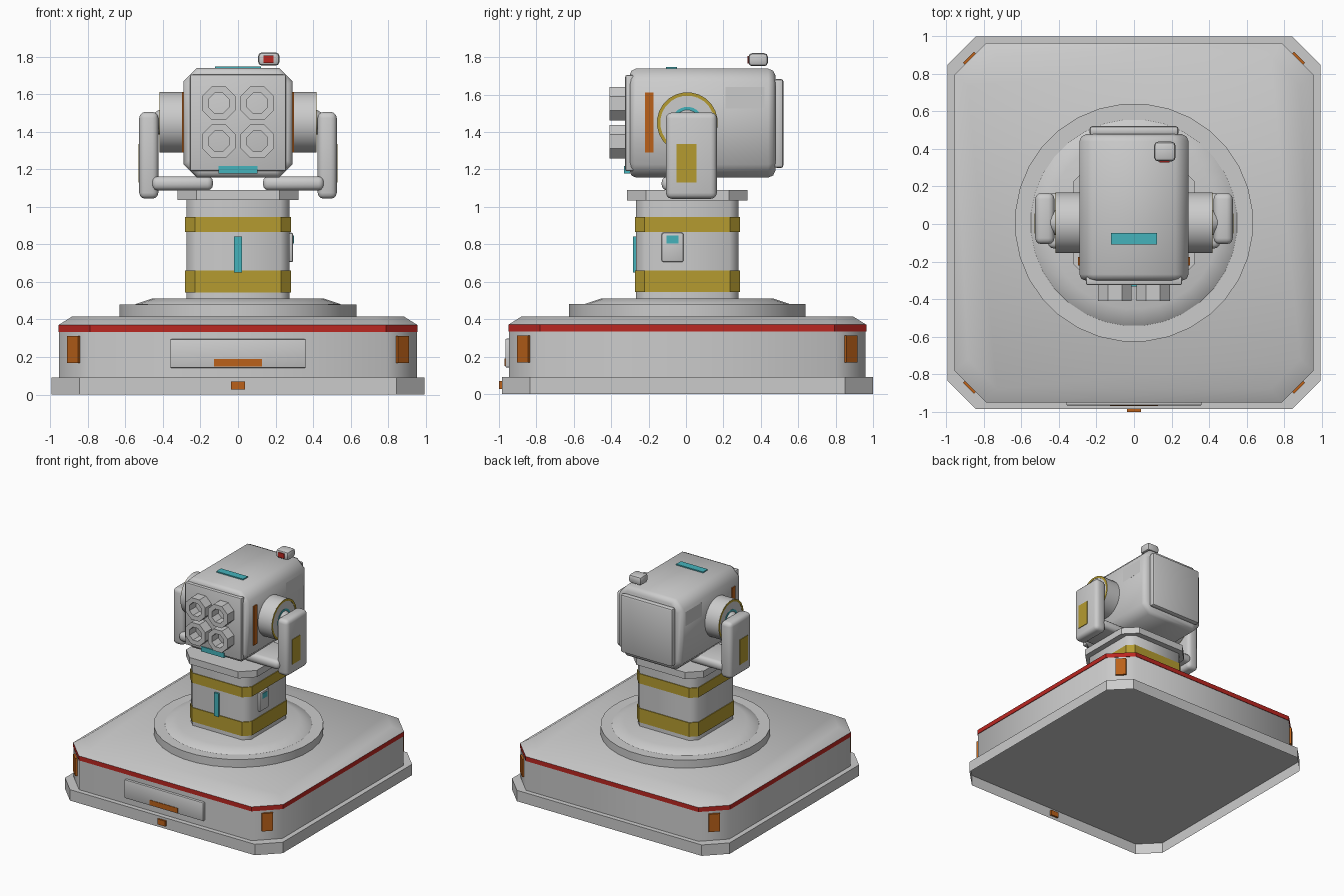
import bpy, bmesh, math
from mathutils import Matrix, Vector

if "Cube" in bpy.data.objects:
    bpy.data.objects.remove(bpy.data.objects["Cube"])

COLORS = {"red": (0.5, 0.02, 0.015, 1), "yellow": (0.46, 0.33, 0.03, 1),
          "orange": (0.5, 0.12, 0.01, 1), "cyan": (0.06, 0.45, 0.5, 1)}
mats = {}
for key, col in COLORS.items():
    mats[key] = bpy.data.materials.new(key)
    mats[key].diffuse_color = col


def finish(name, bm, color=None, angle=35):
    bmesh.ops.recalc_face_normals(bm, faces=bm.faces)
    me = bpy.data.meshes.new(name)
    bm.to_mesh(me)
    bm.free()
    ob = bpy.data.objects.new(name, me)
    bpy.context.collection.objects.link(ob)
    if color:
        me.materials.append(mats[color])
    if angle:
        bpy.ops.object.select_all(action='DESELECT')
        ob.select_set(True)
        bpy.context.view_layer.objects.active = ob
        bpy.ops.object.shade_smooth_by_angle(angle=math.radians(angle))
    return ob


def box(name, x, y, z, color=None, bevel=0, seg=3):
    bm = bmesh.new()
    size = (x[1] - x[0], y[1] - y[0], z[1] - z[0])
    mid = Vector((x[0] + x[1], y[0] + y[1], z[0] + z[1])) / 2
    bmesh.ops.create_cube(bm, size=1, matrix=Matrix.Translation(mid) @ Matrix.Diagonal((*size, 1)))
    if bevel:
        bmesh.ops.bevel(bm, geom=bm.edges[:], offset=bevel, segments=seg, profile=0.5, affect='EDGES')
    return finish(name, bm, color, 35 if bevel else 0)


def skin(bm, rings, closed=False, start_cap=True):
    loops = [[bm.verts.new(p) for p in ring] for ring in rings]
    n = len(loops[0])
    pairs = list(zip(loops, loops[1:]))
    if closed:
        pairs.append((loops[-1], loops[0]))
    for a, b in pairs:
        for i in range(n):
            bm.faces.new((a[i], a[(i + 1) % n], b[(i + 1) % n], b[i]))
    if not closed:
        if start_cap:
            bm.faces.new(loops[0])
        bm.faces.new(loops[-1])


def chamfered(name, rings, centre=(0, 0), axis='z', color=None, angle=0, start_cap=True):
    """Loft of corner-cut rectangles; each ring is (half_u, half_v, cut, height)."""
    pts = []
    for u, v, c, h in rings:
        loop = [(u, v - c), (u - c, v), (c - u, v), (-u, v - c),
                (-u, c - v), (c - u, -v), (u - c, -v), (u, c - v)]
        loop = [(p + centre[0], q + centre[1]) for p, q in loop]
        pts.append([(p, q, h) if axis == 'z' else (p, h, q) for p, q in loop])
    bm = bmesh.new()
    skin(bm, pts, start_cap=start_cap)
    return finish(name, bm, color, angle)


def turned(name, profile, origin, axis='z', sides=32, color=None, closed=False, angle=35):
    """Rings of (radius, position along axis) around origin."""
    rings = []
    for r, h in profile:
        ring = []
        for i in range(sides):
            t = 2 * math.pi * (i + 0.5) / sides
            a, b = r * math.cos(t), r * math.sin(t)
            p = {'z': (a, b, h), 'y': (a, h, b), 'x': (h, a, b)}[axis]
            ring.append(Vector(p) + Vector(origin))
        rings.append(ring)
    bm = bmesh.new()
    skin(bm, rings, closed)
    return finish(name, bm, color, angle)


C = 0.007  # small shift of the model in y
# Base; the plinth is a shell open at the bottom
chamfered("base_plinth", [(.993, .992, .15, 0), (.993, .992, .15, .09)], (0, C), start_cap=False)
chamfered("base_body", [(.952, .953, .165, .09), (.952, .953, .165, .335)], (0, C), angle=50)
chamfered("base_red_trim", [(.957, .957, .17, .333), (.957, .957, .17, .37)], (0, C), color="red")
chamfered("base_deck", [(.957, .957, .17, .37), (.885, .885, .157, .415)], (0, C), angle=50)
box("front_hatch", (-.36, .36), (-.966, -.93), (.142, .295), bevel=.006, seg=2)
box("front_hatch_light", (-.128, .128), (-.97, -.955), (.15, .19), "orange")
box("plinth_light", (-.036, .036), (-1, -.97), (.026, .07), "orange")
for sx in (-1, 1):
    for sy in (-1, 1):
        lamp = box("corner_lamp", (-.042, .042), (-.012, .012), (-.073, .073), "orange")
        lamp.location = (sx * .873, sy * .873 + C, .24)
        lamp.rotation_euler.z = -sx * sy * math.pi / 4

# Turntable
turned("turntable_ring", [(.635, .41), (.635, .48)], (0, C, 0), sides=32)
turned("turntable_cone", [(.555, .475), (.548, .482), (.46, .511)], (0, C, 0), sides=32)

# Column
chamfered("column", [(.275, .275, .05, .5), (.275, .275, .05, 1.04)], (0, C), angle=50)
for z0, z1 in ((.545, .66), (.865, .945)):
    chamfered("column_band", [(.281, .281, .052, z0), (.281, .281, .052, z1)], (0, C), color="yellow")
chamfered("column_cap", [(.322, .322, .1, 1.035), (.322, .322, .1, 1.09)], (0, C))
box("column_front_light", (-.02, .02), (-.284, -.26), (.65, .842), "cyan")
box("column_side_box", (.26, .294), (-.13, -.013), (.705, .862), bevel=.01, seg=2)
box("column_side_screen", (.285, .298), (-.104, -.04), (.805, .848), "cyan")

# Yoke and trunnions, both sides
for s in (-1, 1):
    def span(a, b):
        return tuple(sorted((s * a, s * b)))
    box("yoke_foot", span(.133, .458), (-.13, .165), (1.088, 1.162), bevel=.03)
    box("yoke_arm", span(.424, .526), (-.107, .165), (1.043, 1.505), bevel=.032)
    box("yoke_arm_plate", span(.51, .531), (-.05, .055), (1.13, 1.335), "yellow")
    turned("trunnion", [(.163, s * .27), (.163, s * .415)], (0, C, 1.45), 'x', 24)
    turned("trunnion_ring", [(.162, s * .41), (.162, s * .417), (.145, s * .417), (.145, s * .41)],
           (0, C, 1.45), 'x', 24, "yellow", closed=True)
    turned("trunnion_disc", [(.085, s * .41), (.085, s * .417)], (0, C, 1.45), 'x', 24, "cyan")
    turned("trunnion_pin", [(.07, s * .415), (.05, s * .45)], (0, C, 1.45), 'x', 16)
    box("head_side_strip", span(.28, .299), (-.22, -.175), (1.29, 1.612), "orange")
    box("head_side_panel", span(.28, .2912), (.21, .42), (1.525, 1.64))

# Head with square front and back plates
head = [(.26, .26, .06, -.3), (.28, .28, .066, -.292), (.291, .291, .07, -.268),
        (.291, .291, .07, .44), (.28, .28, .066, .466), (.255, .255, .06, .478)]
chamfered("head", head, (0, 1.448), 'y', angle=50)
box("head_front_plate", (-.256, .256), (-.325, -.28), (1.191, 1.705), bevel=.01, seg=2)
box("head_back_plate", (-.238, .238), (.47, .522), (1.207, 1.685), bevel=.018, seg=2)
box("head_front_light", (-.105, .105), (-.332, -.3), (1.178, 1.218), "cyan")
box("head_top_light", (-.122, .122), (-.108, -.047), (1.73, 1.748), "cyan")

# Four open octagonal barrels
for x in (-.102, .102):
    for z in (1.349, 1.552):
        turned("barrel", [(.097, -.32), (.097, -.41), (.058, -.41), (.058, -.32)],
               (x, 0, z), 'y', 8, closed=True, angle=0)

# Sensor on top
box("sensor", (.107, .221), (.334, .438), (1.752, 1.822), bevel=.02, seg=2)
box("sensor_lens", (.137, .19), (.328, .35), (1.767, 1.806), "red")

for m in bpy.data.materials:
    if m.users and not m.is_grease_pencil:
        m.use_nodes = True
        m.node_tree.nodes["Principled BSDF"].inputs["Base Color"].default_value = m.diffuse_color
